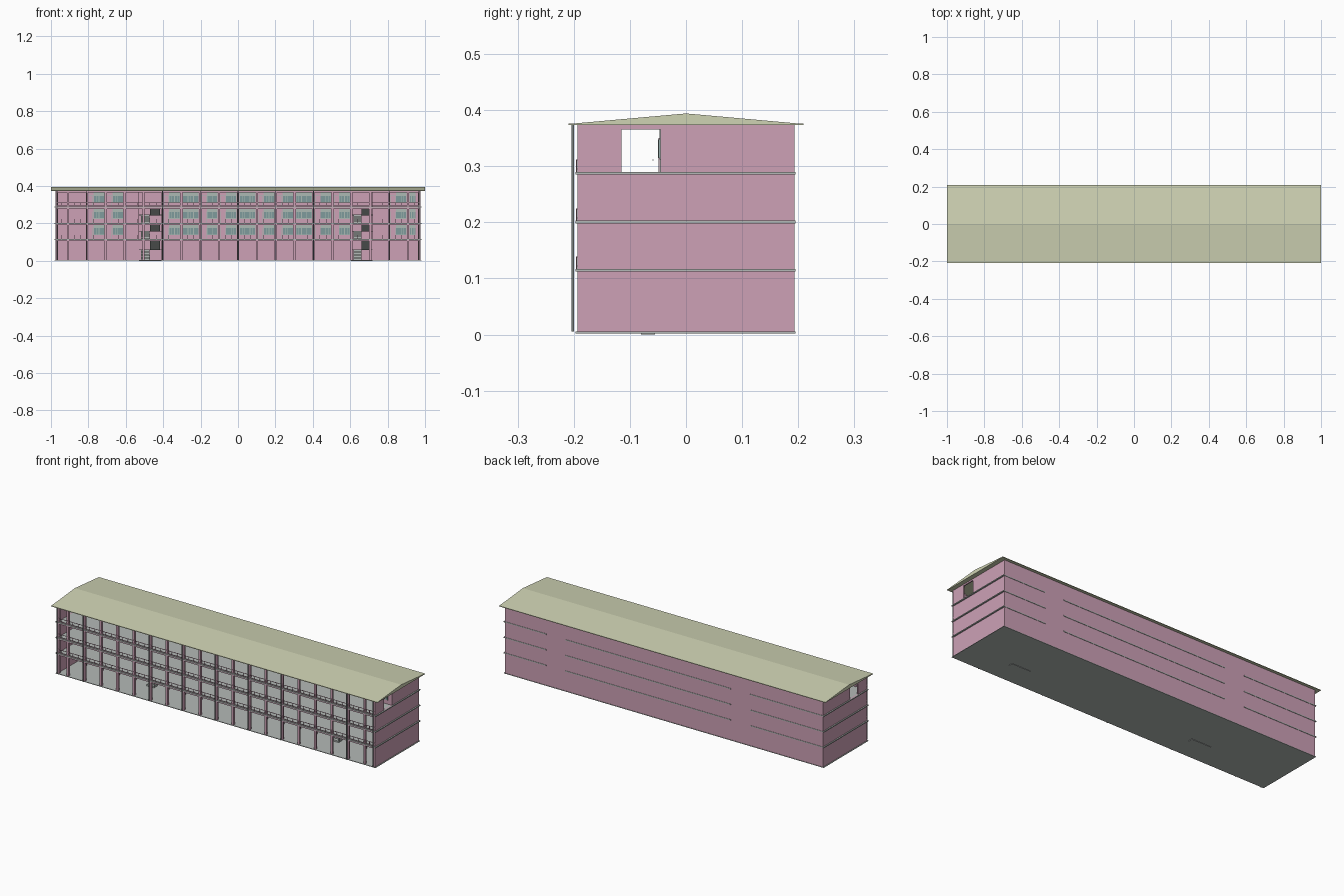
import bpy, bmesh
from mathutils import Matrix, Vector

if "Cube" in bpy.data.objects:
    bpy.data.objects.remove(bpy.data.objects["Cube"])


def material(name, rgb):
    m = bpy.data.materials.new(name)
    lin = [((c / 255 + 0.055) / 1.055) ** 2.4 for c in rgb]
    m.diffuse_color = (*lin, 1)
    m.use_nodes = True
    m.node_tree.nodes["Principled BSDF"].inputs["Base Color"].default_value = m.diffuse_color
    return m


PINK = material("pink plaster", (205, 161, 182))
ROOF = material("pale olive roof", (207, 211, 180))
GREY = material("light grey concrete", (180, 186, 183))
GLASS = material("teal glass", (126, 155, 156))
FRAME = material("grey green panel", (172, 186, 180))
PIPE = material("grey metal", (120, 128, 126))


def finish(name, bm, mat):
    bmesh.ops.recalc_face_normals(bm, faces=bm.faces)
    me = bpy.data.meshes.new(name)
    bm.to_mesh(me)
    bm.free()
    me.materials.append(mat)
    ob = bpy.data.objects.new(name, me)
    bpy.context.collection.objects.link(ob)
    return ob


def boxes(name, items, mat):
    """One object from boxes given as (x0, x1, y0, y1, z0, z1)."""
    bm = bmesh.new()
    for x0, x1, y0, y1, z0, z1 in items:
        size = Matrix.Diagonal((x1 - x0, y1 - y0, z1 - z0, 1))
        mid = Vector((x0 + x1, y0 + y1, z0 + z1)) / 2
        bmesh.ops.create_cube(bm, size=1, matrix=Matrix.Translation(mid) @ size)
    return finish(name, bm, mat)


def prism(bm, profile, x0, x1):
    """Extrude a (y, z) profile along x."""
    f = bm.faces.new([bm.verts.new((x0, y, z)) for y, z in profile])
    r = bmesh.ops.extrude_face_region(bm, geom=[f])
    vs = [v for v in r["geom"] if isinstance(v, bmesh.types.BMVert)]
    bmesh.ops.translate(bm, verts=vs, vec=(x1 - x0, 0, 0))


EX, EY = 0.975, 0.193
TOP = 0.374
FLOORS = [0.005, 0.117, 0.203, 0.29]
CEIL = [0.112, 0.198, 0.285, TOP]
WELLS = [(-0.53, -0.41), (0.605, 0.72)]
WALL_Y = -0.045
BAY = 0.101
T = 0.006

# outer walls, with a corridor opening at the top of each end
ends = []
for s in (-1, 1):
    a, b = sorted((s * EX, s * (EX - T)))
    ends += [(a, b, -EY, EY, 0.004, 0.29), (a, b, -EY, -0.115, 0.29, TOP),
             (a, b, WALL_Y, EY, 0.29, TOP), (a, b, -0.115, WALL_Y, 0.365, TOP)]
boxes("end_walls", ends, PINK)
boxes("back_wall", [(-EX, EX, EY - T, EY, 0.004, TOP)], PINK)

# floor slabs, left open at the two stairwells
boxes("ground_slab", [(-0.98, 0.98, -0.197, 0.195, 0.002, 0.005)], GREY)
solid = [(-0.982, WELLS[0][0]), (WELLS[0][1], WELLS[1][0]), (WELLS[1][1], 0.982)]
slabs = []
for z in FLOORS[1:]:
    slabs.append((-0.982, 0.982, -0.197, -0.05, z - 0.005, z))
    slabs += [(a, b, -0.05, 0.195, z - 0.005, z) for a, b in solid]
boxes("floor_slabs", slabs, GREY)

# front beams under each slab edge
boxes("front_beams", [(-EX, EX, -0.193, -0.187, z - 0.012, z - 0.005)
                      for z in FLOORS[1:]] + [(-EX, EX, -0.193, -0.187, TOP - 0.008, TOP)], PINK)

# corridor walls of the upper floors and stairwell side walls
rooms, sides = [], []
for z0, z1 in zip(FLOORS[1:], CEIL[1:]):
    rooms += [(max(a, -EX), min(b, EX), WALL_Y, WALL_Y + T, z0, z1) for a, b in solid]
for a, b in WELLS:
    for x in (a - 0.004, b):
        sides.append((x, x + 0.004, WALL_Y, EY - T, 0.117, TOP))
boxes("corridor_walls", rooms, PINK)
boxes("stairwell_walls", sides, PINK)

# columns: one row at the front, one row inside the open ground floor
cols = [i * BAY for i in range(-9, 10)]
boxes("front_columns", [(x - 0.006, x + 0.006, -0.193, -0.181, 0.004, TOP)
                        for x in cols + [-0.968, 0.968]], PINK)
boxes("ground_columns", [(x - 0.006, x + 0.006, y, y + 0.012, 0.004, 0.112)
                         for x in cols for y in (-0.045, 0.07)
                         if not any(a < x < b for a, b in WELLS)], PINK)

# corridor railings
rails, posts = [], []
for z in FLOORS[1:]:
    rails += [(-EX, EX, -0.196, -0.193, z + h, z + h + 0.002) for h in (0.004, 0.02)]
    posts += [(x - 0.001, x + 0.001, -0.196, -0.194, z, z + 0.02)
              for x in [i * BAY / 3 for i in range(-28, 29)]]
boxes("railing_rails", rails, PINK)
boxes("railing_posts", posts, PINK)

# windows, vents above them, and doors, bay by bay
panes, bars, panels, doors, trims = [], [], [], [], []
y = WALL_Y
for i in range(-8, 10):
    x0, x1 = i * BAY + 0.008, (i + 1) * BAY - 0.008
    if i == 9:
        x1 = 0.95
    if any(x1 > a and x0 < b for a, b in WELLS):
        continue
    door = i % 3 != 0 and i != 9
    for z in FLOORS[1:]:
        w0 = x0 + 0.028 if door else x0
        panels.append((w0, x1, y - 0.002, y, z + 0.022, z + 0.077))
        n = 2 if door else 3
        step = (x1 - w0) / n
        for k in range(n):
            a = w0 + k * step
            panes.append((a + 0.002, a + step - 0.002, y - 0.004, y, z + 0.025, z + 0.058))
            bars.append((a + step / 2 - 0.0007, a + step / 2 + 0.0007,
                         y - 0.005, y, z + 0.025, z + 0.058))
        if door:
            trims.append((x0, x0 + 0.025, y - 0.002, y, z, z + 0.062))
            doors.append((x0 + 0.002, x0 + 0.023, y - 0.004, y, z, z + 0.06))
boxes("window_panels", panels, FRAME)
boxes("window_panes", panes, GLASS)
boxes("window_bars", bars, FRAME)
boxes("door_frames", trims, FRAME)
boxes("doors", doors, PINK)

# switchback stairs: up to a rear landing, then back toward the front
stairs = bmesh.new()
Y0, Y1, N = -0.06, 0.07, 7
run = (Y1 - Y0) / N
landings, handrails = [], []
for a, b in WELLS:
    m = (a + b) / 2
    for z0, z1 in zip(FLOORS[:-1], FLOORS[1:]):
        mid = (z0 + z1) / 2
        rise = (mid - z0) / N
        for start, base, d, xa, xb in ((Y0, z0, 1, a + 0.012, m - 0.003),
                                       (Y1, mid, -1, m - 0.001, b - 0.008)):
            pts = [(start, base)]
            for k in range(N):
                pts += [(start + d * k * run, base + (k + 1) * rise),
                        (start + d * (k + 1) * run, base + (k + 1) * rise)]
            pts += [(start + d * N * run, base + (N - 1) * rise - 0.004),
                    (start + d * run, base - 0.003)]
            prism(stairs, pts, xa, xb)
        landings.append((a, b, Y1, 0.12, mid - 0.004, mid))
        handrails.append((m - 0.003, m - 0.001, Y0, Y0 + 0.002, z0, z0 + 0.028))
    handrails.append((a, m, Y0, Y0 + 0.002, 0.31, 0.312))
finish("stair_flights", stairs, GREY)
boxes("stair_landings", landings, GREY)
boxes("stair_handrails", handrails, PIPE)
boxes("stair_footings", [(a, b, -0.08, -0.055, 0, 0.005) for a, b in WELLS], GREY)

# drain pipes in front of the columns
boxes("drain_pipes", [(x - 0.002, x + 0.002, -0.204, -0.2, 0.005, TOP)
                      for x in (-0.968, -0.808, -0.404, -0.202, 0, 0.202, 0.404, 0.808, 0.968)], PIPE)

# low gable roof over a thin eave plate
boxes("eave_plate", [(-1, 1, -0.209, 0.209, 0.373, 0.376)], ROOF)
roof = bmesh.new()
prism(roof, [(-0.207, 0.3755), (0.207, 0.3755), (0, 0.394)], -1, 1)
finish("gable_roof", roof, ROOF)
